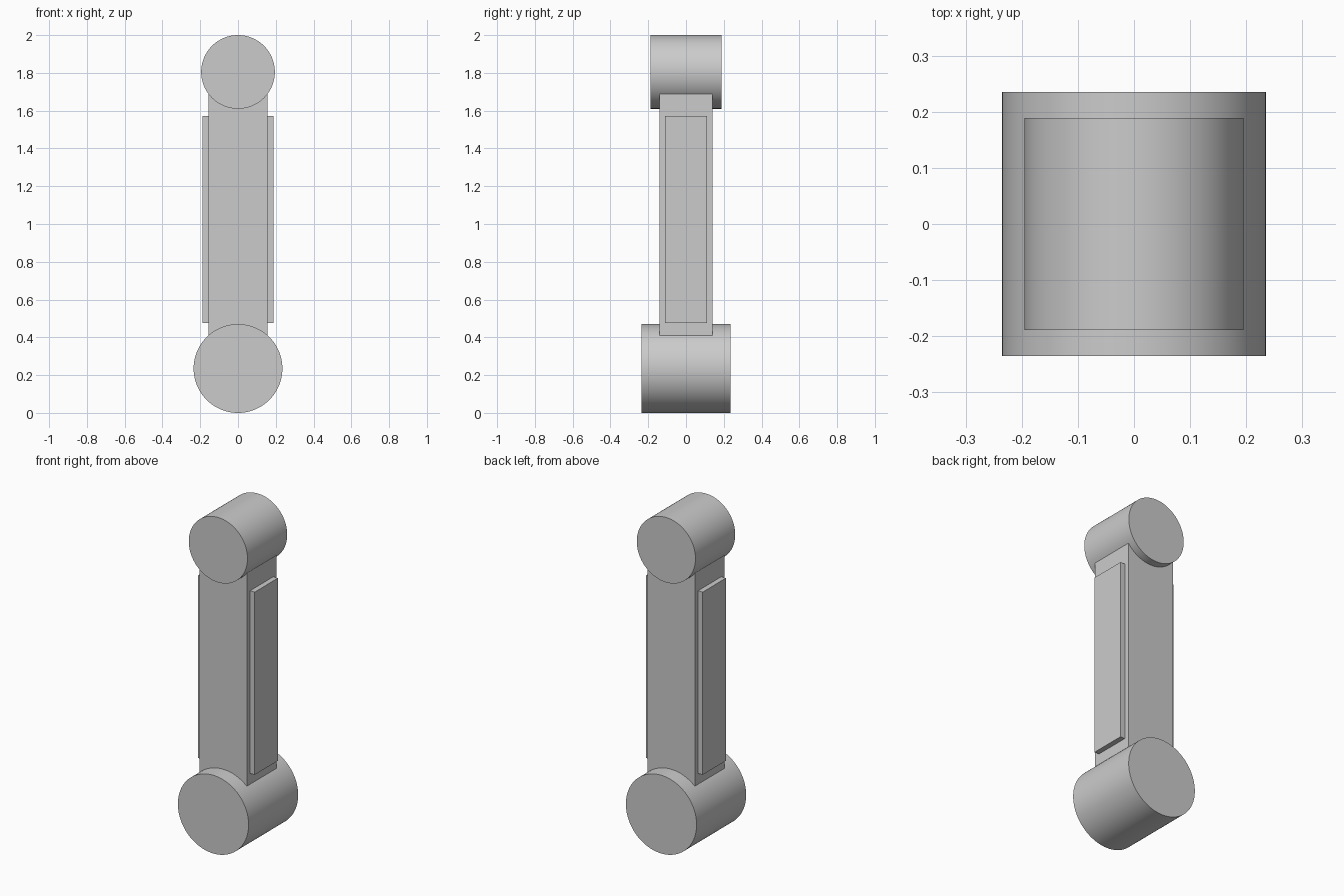
import bpy
import math

cube = bpy.data.objects.get("Cube")
if cube:
    bpy.data.objects.remove(cube, do_unlink=True)

# Single grey material
GREY = (0.6, 0.6, 0.6, 1.0)
grey = bpy.data.materials.new("plain grey")
grey.use_nodes = True
grey.diffuse_color = GREY
grey.node_tree.nodes["Principled BSDF"].inputs["Base Color"].default_value = GREY


def box(name, x, half_width, half_depth, bottom, top):
    bpy.ops.mesh.primitive_cube_add(size=2, location=(x, 0, (bottom + top) / 2))
    obj = bpy.context.object
    obj.name = name
    obj.scale = (half_width, half_depth, (top - bottom) / 2)
    bpy.ops.object.transform_apply(location=False, rotation=False, scale=True)
    obj.data.materials.append(grey)


def joint(name, radius, depth, z):
    bpy.ops.mesh.primitive_cylinder_add(
        vertices=96, radius=radius, depth=depth,
        location=(0, 0, z), rotation=(math.pi / 2, 0, 0))
    obj = bpy.context.object
    obj.name = name
    bpy.ops.object.shade_smooth_by_angle(angle=math.radians(30))
    obj.data.materials.append(grey)


# Cylindrical joints, axes front to back
LOWER_R, UPPER_R = 0.235, 0.195
LOWER_Z, UPPER_Z = LOWER_R, 2 - UPPER_R
joint("lower_joint", LOWER_R, 2 * LOWER_R, LOWER_Z)
joint("upper_joint", UPPER_R, 0.377, UPPER_Z)

# Arm running between the joint centres
ARM_X = 0.157
box("arm_beam", 0, ARM_X, 0.141, LOWER_Z, UPPER_Z)

# Raised panels on both sides
PANEL_X = 0.188
for side, sign in (("left", 1), ("right", -1)):
    box(side + "_side_panel", sign * (ARM_X + PANEL_X) / 2,
        (PANEL_X - ARM_X) / 2, 0.11, 0.475, 1.572)
